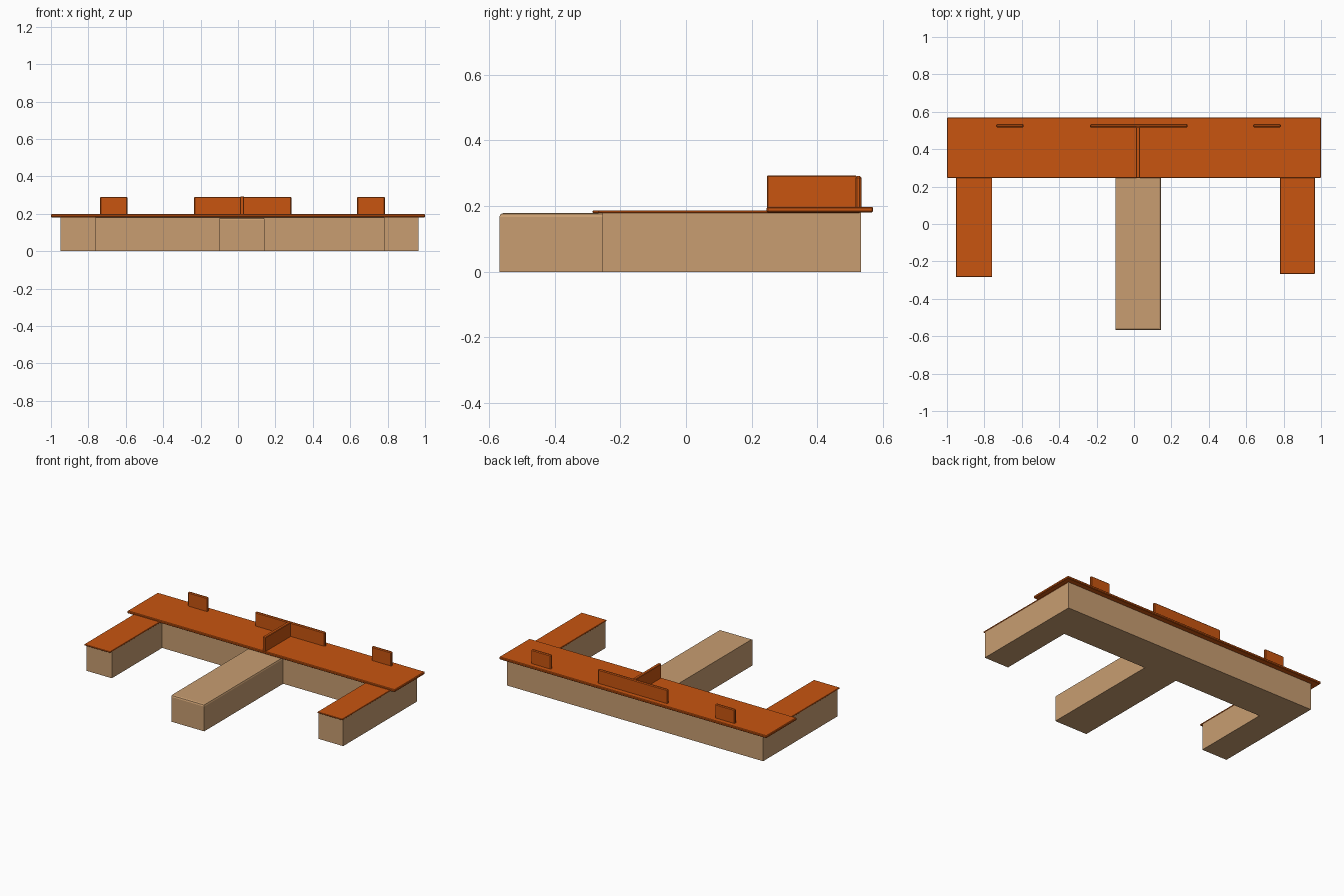
import bpy, bmesh

if "Cube" in bpy.data.objects:
    bpy.data.objects.remove(bpy.data.objects["Cube"])


def material(name, rgb):
    m = bpy.data.materials.new(name)
    m.diffuse_color = (*rgb, 1)
    m.use_nodes = True
    m.node_tree.nodes["Principled BSDF"].inputs["Base Color"].default_value = m.diffuse_color
    return m


ORANGE = material("orange", (0.58, 0.09, 0.005))
TAN = material("tan", (0.58, 0.34, 0.165))


def finish(name, bm, mat):
    bmesh.ops.recalc_face_normals(bm, faces=bm.faces)
    mesh = bpy.data.meshes.new(name)
    bm.to_mesh(mesh)
    bm.free()
    mesh.materials.append(mat)
    ob = bpy.data.objects.new(name, mesh)
    bpy.context.collection.objects.link(ob)
    return ob


def prism(name, outline, z0, z1, mat, bevel=0, pick=None, segments=1):
    """Extrude an outline upward, bevelling the edges chosen by pick."""
    bm = bmesh.new()
    face = bm.faces.new([bm.verts.new((x, y, z0)) for x, y in outline])
    ext = bmesh.ops.extrude_face_region(bm, geom=[face])
    for v in ext["geom"]:
        if isinstance(v, bmesh.types.BMVert):
            v.co.z = z1
    if bevel:
        edges = [e for e in bm.edges if pick is None or pick(e)]
        bmesh.ops.bevel(bm, geom=edges, offset=bevel, segments=segments,
                        profile=0.5, affect='EDGES')
    return finish(name, bm, mat)


def box(name, x0, x1, y0, y1, z0, z1, mat, bevel=0, pick=None, segments=1):
    outline = [(x0, y0), (x1, y0), (x1, y1), (x0, y1)]
    return prism(name, outline, z0, z1, mat, bevel, pick, segments)


# Counter base: long back run with two wings
prism("counter_base",
      [(-0.95, 0.533), (-0.95, -0.262), (-0.76, -0.262), (-0.76, 0.275),
       (0.782, 0.275), (0.782, -0.255), (0.965, -0.255), (0.965, 0.533)],
      0, 0.18, TAN)


# Central projecting counter, rounded on its front and right top edges
def front_or_right_top(e):
    a, b = (v.co for v in e.verts)
    top = min(a.z, b.z) > 0.1
    return top and (max(a.y, b.y) < -0.5 or min(a.x, b.x) > 0.1)


box("central_counter", -0.10, 0.145, -0.568, 0.30, 0, 0.179, TAN,
    0.012, front_or_right_top, 2)

# Worktops
box("left_wing_top", -0.952, -0.758, -0.284, 0.53, 0.179, 0.187, ORANGE, 0.002)
box("right_wing_top", 0.780, 0.967, -0.267, 0.53, 0.179, 0.187, ORANGE, 0.002)
box("main_worktop", -1.0, 1.0, 0.245, 0.57, 0.181, 0.198, ORANGE, 0.004)

# Upright back panels and the divider between them
for name, x0, x1 in [("left", -0.737, -0.59), ("middle", -0.235, 0.287),
                     ("right", 0.637, 0.785)]:
    box(name + "_back_panel", x0, x1, 0.516, 0.534, 0.19, 0.291, ORANGE, 0.005)
box("divider_panel", 0.011, 0.033, 0.246, 0.52, 0.19, 0.293, ORANGE, 0.003)
